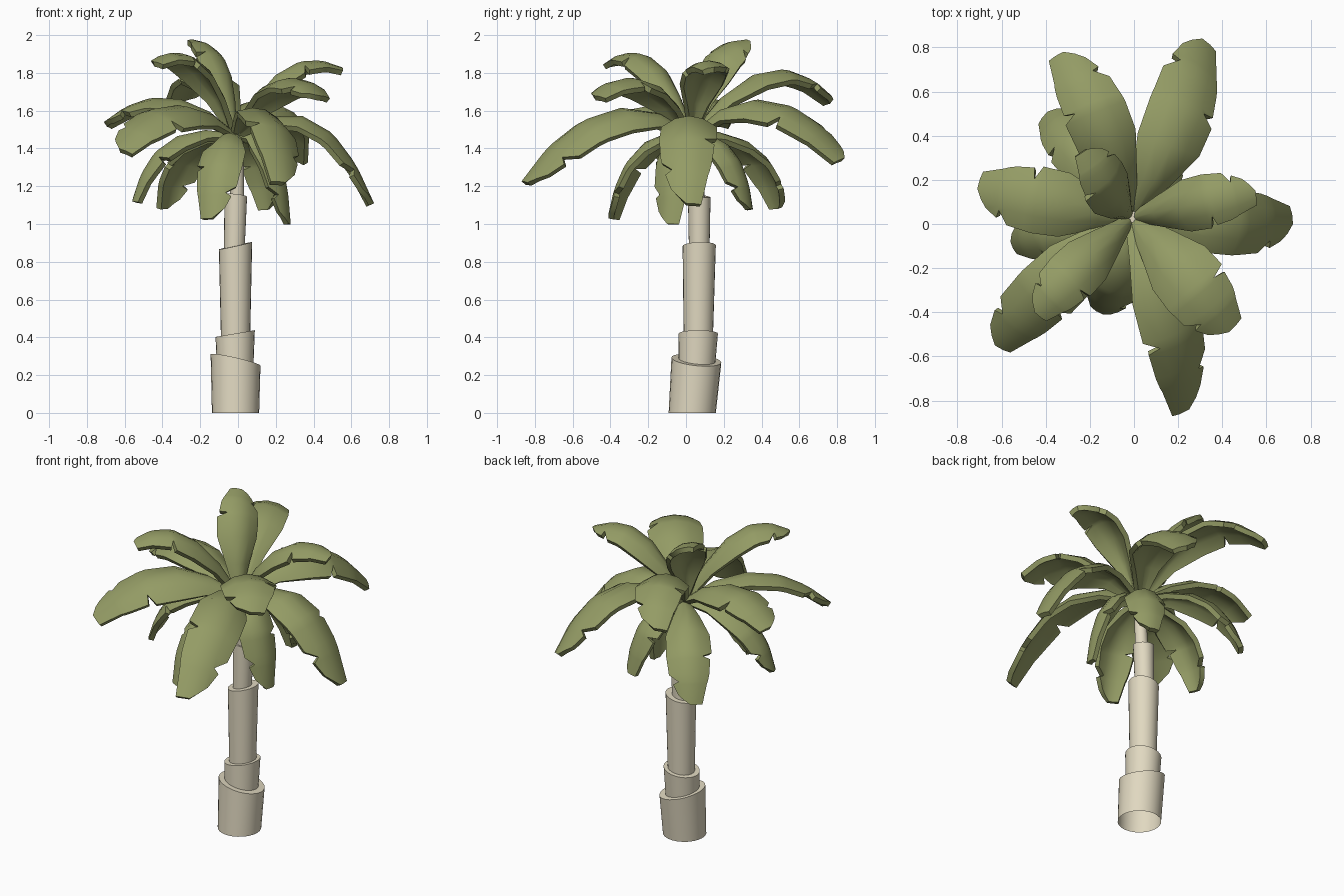
import bpy, bmesh, math
from mathutils import Vector

cube = bpy.data.objects.get("Cube")
if cube:
    bpy.data.objects.remove(cube)


def material(name, rgb):
    mat = bpy.data.materials.new(name)
    mat.use_nodes = True
    mat.diffuse_color = (*rgb, 1)
    mat.node_tree.nodes["Principled BSDF"].inputs["Base Color"].default_value = (*rgb, 1)
    return mat


LEAF = material("olive green", (0.295, 0.33, 0.13))
BARK = material("pale bark", (0.75, 0.69, 0.53))


def add_object(name, bm, mat, angle):
    mesh = bpy.data.meshes.new(name)
    bmesh.ops.recalc_face_normals(bm, faces=bm.faces)
    bm.to_mesh(mesh)
    bm.free()
    mesh.materials.append(mat)
    obj = bpy.data.objects.new(name, mesh)
    bpy.context.collection.objects.link(obj)
    bpy.ops.object.select_all(action="DESELECT")
    obj.select_set(True)
    bpy.context.view_layer.objects.active = obj
    bpy.ops.object.shade_smooth_by_angle(angle=math.radians(angle))


# Trunk sections: flaring tubes, open below, with slanted tops
def trunk_section(name, bottom, r_bottom, top, r_top, slope):
    bm = bmesh.new()
    rings = []
    for centre, r, (sx, sy) in ((bottom, r_bottom, (0, 0)), (top, r_top, slope)):
        ring = []
        for i in range(24):
            a = math.tau * i / 24
            dx, dy = r * math.cos(a), r * math.sin(a)
            ring.append(bm.verts.new(Vector(centre) + Vector((dx, dy, dx * sx + dy * sy))))
        rings.append(ring)
    low, high = rings
    for i in range(24):
        j = (i + 1) % 24
        bm.faces.new((low[i], low[j], high[j], high[i]))
    bm.faces.new(high)
    add_object(name, bm, BARK, 40)


trunk_section("trunk_base", (-.013, .033, 0), .125, (-.013, .055, .28), .132, (-.23, -.1))
trunk_section("trunk_lower", (-.015, .055, .2), .095, (-.015, .065, .42), .104, (.17, 0))
trunk_section("trunk_middle", (-.013, .065, .38), .077, (-.013, .07, .885), .088, (.22, .03))
trunk_section("trunk_upper", (-.02, .07, .84), .054, (-.012, .07, 1.15), .06, (-.1, -.15))
trunk_section("trunk_neck", (-.005, .065, 1.1), .037, (-.005, .04, 1.5), .034, (0, 0))

# Leaf outline: (position along, half width, left edge factor, right edge factor);
# the small factors are the torn notches
OUTLINE = [(0, .028, 1, 1), (.2, .085, 1, 1), (.42, .14, 1, 1),
           (.62, .146, 1, 1), (.66, .144, .6, 1), (.68, .142, .95, 1),
           (.8, .132, .95, 1), (.85, .125, .92, .6), (.87, .12, .9, .9), (1, .085, .9, .9)]
COLUMNS = (-1, -.5, 0, .5, 1)
CROWN = Vector((-.01, .03, 1.48))


# One leaf: arched blade from the crown to its tip; positive roll lowers its right edge
def leaf(name, tip, mid_z, reach=.5, bend=0, size=1, flip=1, roll=0):
    tip = Vector(tip)
    flat = Vector((tip.x - CROWN.x, tip.y - CROWN.y, 0))
    level = flat.cross(Vector((0, 0, 1))).normalized()
    control = CROWN + flat * reach + level * bend
    control.z = (4 * mid_z - CROWN.z - tip.z) / 2
    bm = bmesh.new()
    rows = []
    for t, half, left, right in OUTLINE:
        row = []
        for c in COLUMNS:
            edge = {-1: left, 1: right}.get(c, 1)
            # slanted tip
            s = t - .06 * max(0, c) * (t == 1)
            point = CROWN * (1 - s) ** 2 + control * 2 * s * (1 - s) + tip * s * s
            along = ((control - CROWN) * (1 - s) + (tip - control) * s).normalized()
            normal = level.cross(along).normalized()
            side = level * math.cos(roll) - normal * math.sin(roll)
            up = normal * math.cos(roll) + level * math.sin(roll)
            w = c * edge
            droop = .55 * (1 - .5 * s) * half * w * w
            point += side * (w * half * size * flip) - up * droop
            row.append(bm.verts.new(point))
        rows.append(row)
    for a, b in zip(rows, rows[1:]):
        for i in range(len(COLUMNS) - 1):
            bm.faces.new((a[i], a[i + 1], b[i + 1], b[i]))
    bmesh.ops.recalc_face_normals(bm, faces=bm.faces)
    if sum(f.normal.z for f in bm.faces) < 0:
        bmesh.ops.reverse_faces(bm, faces=bm.faces)
    # give the blade its thickness
    bmesh.ops.solidify(bm, geom=bm.faces[:], thickness=.03)
    add_object(name, bm, LEAF, 35)


# Upper leaves
leaf("upper_leaf_back", (-.21, .34, 1.97), 1.84, reach=.15, size=.85, roll=.35)
leaf("upper_leaf_left", (.55, .15, 1.83), 1.82, reach=.4, size=.85, flip=-1)
leaf("upper_leaf_front_left", (.43, -.49, 1.68), 1.76, bend=-.03, size=1.1)
leaf("upper_leaf_front_right", (-.45, -.4, 1.86), 1.86, reach=.45, size=.85)
leaf("upper_leaf_back_right", (-.32, .78, 1.66), 1.81, bend=.06)

# Middle leaves
leaf("middle_leaf_back_left", (.31, .84, 1.35), 1.65, bend=.1, size=1.1, flip=-1, roll=.25)
leaf("middle_leaf_left", (.72, .0, 1.11), 1.55, reach=.62, size=1.05)
leaf("middle_leaf_front", (.25, -.84, 1.22), 1.59, bend=-.1, size=1.05, flip=-1, roll=-.35)
leaf("middle_leaf_front_right", (-.63, -.55, 1.4), 1.62, size=1.05, roll=-.3)
leaf("middle_leaf_right", (-.71, .16, 1.54), 1.67, size=1.05, flip=-1)

# Lower, steeply hanging leaves
leaf("lower_leaf_back_left", (.17, .34, 1.08), 1.4, reach=.8, size=.8)
leaf("lower_leaf_left", (.27, -.1, 1.0), 1.41, reach=.85, size=.8)
leaf("lower_leaf_front", (-.14, -.41, 1.03), 1.4, reach=.8, size=.85, flip=-1)
leaf("lower_leaf_right", (-.56, -.08, 1.12), 1.44, reach=.8, size=.8)
leaf("lower_leaf_back_right", (-.39, .51, 1.09), 1.42, reach=.78, size=.9)
